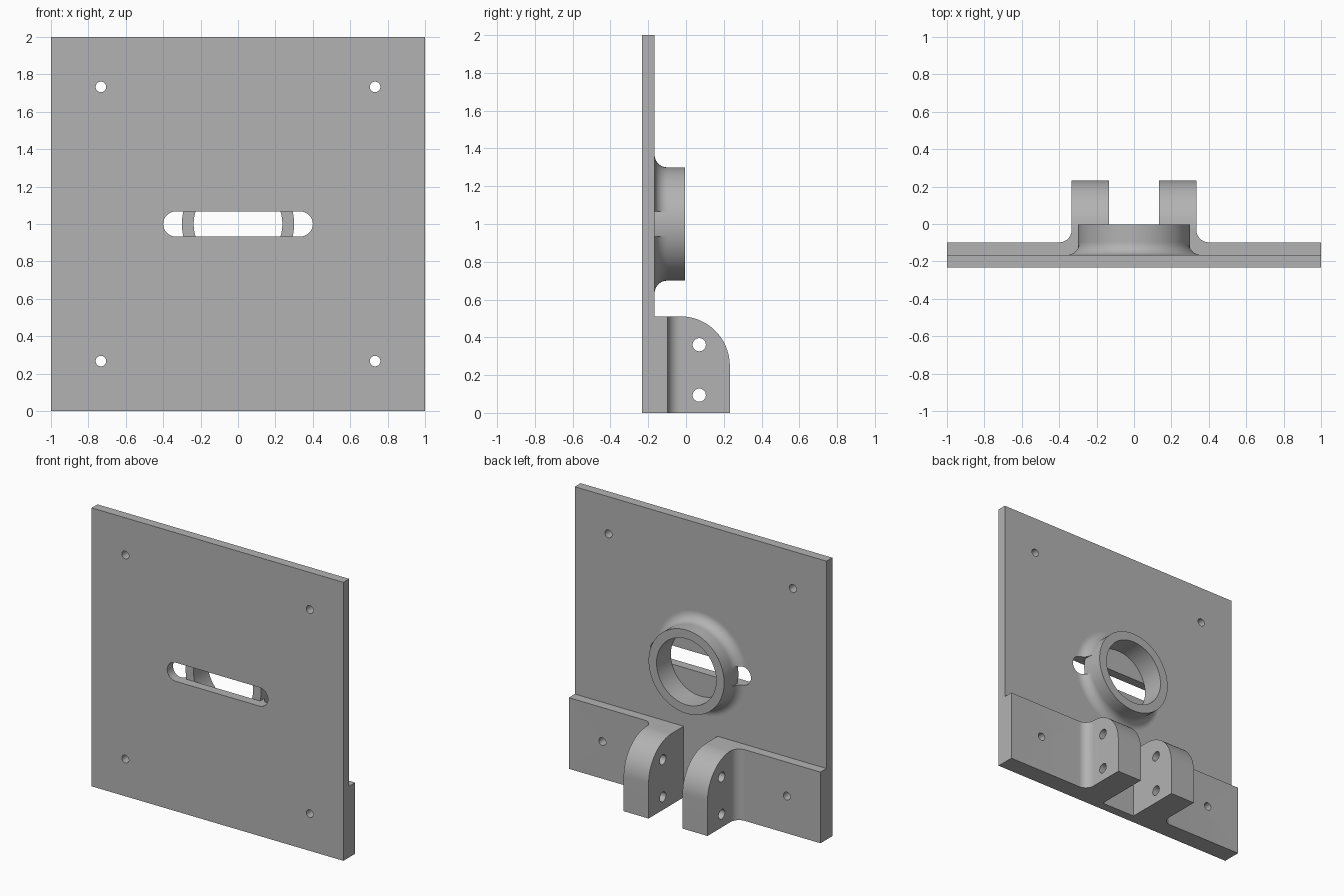
import bpy, bmesh
from math import cos, sin, pi, radians
from mathutils import Matrix, Vector

if "Cube" in bpy.data.objects:
    bpy.data.objects.remove(bpy.data.objects["Cube"], do_unlink=True)

grey = bpy.data.materials.new("plain grey")
grey.use_nodes = True
GREY = (0.45, 0.45, 0.45, 1)
grey.diffuse_color = GREY
grey.node_tree.nodes["Principled BSDF"].inputs["Base Color"].default_value = GREY

FRONT, FACE, FLANGE, BACK = -0.232, -0.166, -0.098, 0.232
FILLET = 0.067


def arc(cx, cz, r, a0, a1, n=16):
    """Points on a circular arc, angles in degrees."""
    steps = [radians(a0 + (a1 - a0) * i / n) for i in range(n + 1)]
    return [(cx + r * cos(a), cz + r * sin(a)) for a in steps]


def prism(name, outline, axis, lo, hi):
    """Extrude a flat outline along one axis from lo to hi."""
    place = {"x": lambda u, v, w: (w, u, v),
             "y": lambda u, v, w: (u, w, v),
             "z": lambda u, v, w: (u, v, w)}[axis]
    bm = bmesh.new()
    base = bm.faces.new([bm.verts.new(place(u, v, lo)) for u, v in outline])
    top = bmesh.ops.extrude_face_region(bm, geom=[base])["geom"]
    verts = [g for g in top if isinstance(g, bmesh.types.BMVert)]
    bmesh.ops.translate(bm, verts=verts, vec=Vector(place(0, 0, hi - lo)))
    return finish(name, bm)


def lathe(name, profile, segments=96):
    """Spin a closed (radius, y) profile about the socket axis."""
    bm = bmesh.new()
    rings = []
    for s in range(segments):
        a = 2 * pi * s / segments
        rings.append([bm.verts.new((r * cos(a), y, 1 + r * sin(a))) for r, y in profile])
    for s, ring in enumerate(rings):
        nxt = rings[(s + 1) % segments]
        for i in range(len(ring)):
            j = (i + 1) % len(ring)
            bm.faces.new((ring[i], ring[j], nxt[j], nxt[i]))
    return finish(name, bm)


def finish(name, bm):
    bmesh.ops.recalc_face_normals(bm, faces=bm.faces)
    mesh = bpy.data.meshes.new(name)
    bm.to_mesh(mesh)
    bm.free()
    mesh.materials.append(grey)
    ob = bpy.data.objects.new(name, mesh)
    bpy.context.collection.objects.link(ob)
    return ob


def activate(ob):
    bpy.ops.object.select_all(action="DESELECT")
    ob.select_set(True)
    bpy.context.view_layer.objects.active = ob


def cut(ob, cutters):
    activate(ob)
    for c in cutters:
        c.hide_render = True
        mod = ob.modifiers.new("cut", "BOOLEAN")
        mod.operation, mod.solver, mod.object = "DIFFERENCE", "EXACT", c
        bpy.ops.object.modifier_apply(modifier=mod.name)


def circle(cx, cz, r):
    return arc(cx, cz, r, 0, 360, 32)[:-1]


# Cutters: slot and corner screw holes
slot = prism("slot_cutter", arc(0.333, 1, 0.067, -90, 90) + arc(-0.333, 1, 0.067, 90, 270),
             "y", -0.5, 0.1)
screws = [prism("screw_cutter", circle(sx * 0.733, z, 0.028), "y", -0.5, 0.1)
          for sx in (-1, 1) for z in (0.267, 1.733)]
pins = [prism("pin_cutter", circle(0.07, z, 0.035), "x", -0.6, 0.6) for z in (0.094, 0.361)]

# Main plate
plate = prism("plate", [(-1, 0), (1, 0), (1, 2), (-1, 2)], "y", FRONT, FACE)
cut(plate, [slot] + screws)

# Round socket with a filleted collar that the slot interrupts
socket = lathe("socket_ring", [(0.237, FACE), (0.3, FACE), (0.3, -0.004), (0.237, -0.004)])
collar = lathe("socket_fillet", [(0.27, FACE)]
               + arc(0.3 + FILLET, FACE + FILLET, FILLET, 270, 180, 12)
               + [(0.27, FACE + FILLET)])
cut(collar, [slot])

# Pair of angle brackets: flange, inner fillet and rounded lug
parts = [plate, socket, collar]
for side, sx in (("left", 1), ("right", -1)):
    plan = ([(0.135, FACE), (1, FACE), (1, FLANGE)]
            + arc(0.333 + FILLET, FLANGE + FILLET, FILLET, 270, 180, 12)
            + [(0.333, BACK), (0.135, BACK)])
    bracket = prism(side + "_bracket", [(sx * x, y) for x, y in plan], "z", 0, 0.511)
    # Trim the lug's upper back corner to a quarter round
    corner = prism("corner_cutter", arc(BACK - 0.262, 0.249, 0.262, 0, 90, 24)
                   + [(BACK - 0.262, 0.6), (0.3, 0.6), (0.3, 0.249)], "x", -0.6, 0.6)
    cut(bracket, [corner] + pins + screws)
    bpy.data.objects.remove(corner, do_unlink=True)
    parts.append(bracket)

for c in [slot] + screws + pins:
    bpy.data.objects.remove(c, do_unlink=True)

for ob in parts:
    activate(ob)
    bpy.ops.object.shade_smooth_by_angle(angle=radians(30))
